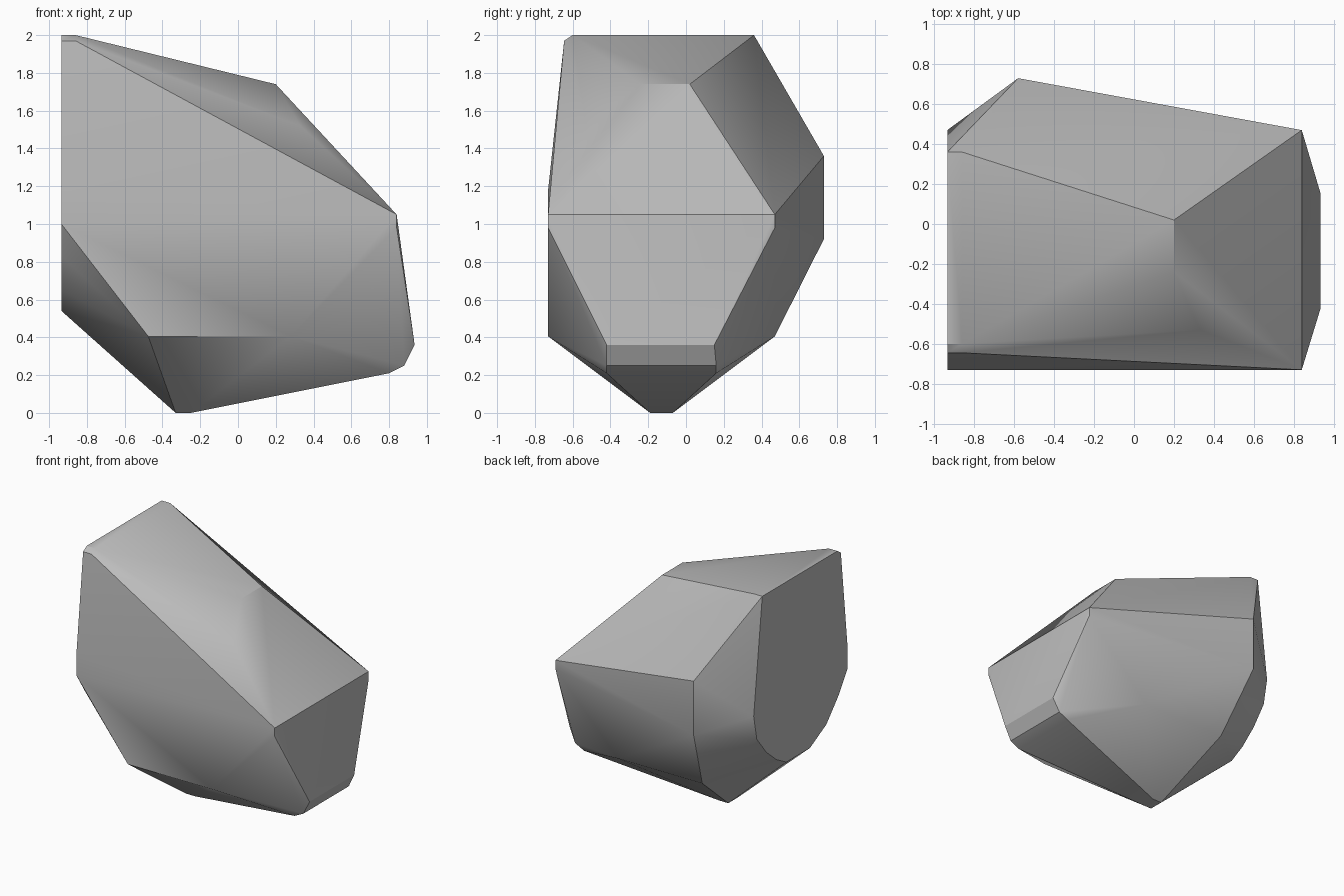
import bpy
import bmesh
import math

# Remove the default cube
default_cube = bpy.data.objects.get("Cube")
if default_cube:
    bpy.data.objects.remove(default_cube, do_unlink=True)


def make_material(name, red, green, blue):
    material = bpy.data.materials.new(name)
    material.use_nodes = True
    colour = (red, green, blue, 1)
    material.diffuse_color = colour
    shader = material.node_tree.nodes["Principled BSDF"]
    shader.inputs["Base Color"].default_value = colour
    shader.inputs["Roughness"].default_value = 0.9
    return material


def corners(xs, ys, zs):
    """Every corner of a box, plate or edge given by its limits."""
    return [(x, y, z) for x in xs for y in ys for z in zs]


def build_hull(name, points, material, crease_degrees):
    """Wrap the points in a convex skin, merge its flat areas, shade it."""
    bm = bmesh.new()
    for point in points:
        bm.verts.new(point)
    hull = bmesh.ops.convex_hull(bm, input=bm.verts[:])
    unused = set(hull["geom_interior"]) | set(hull["geom_unused"])
    loose = [item for item in unused
             if isinstance(item, bmesh.types.BMVert) and not item.link_faces]
    bmesh.ops.delete(bm, geom=loose, context="VERTS")
    bmesh.ops.dissolve_limit(bm, angle_limit=math.radians(1),
                             verts=bm.verts[:], edges=bm.edges[:])
    bmesh.ops.recalc_face_normals(bm, faces=bm.faces[:])
    mesh = bpy.data.meshes.new(name)
    bm.to_mesh(mesh)
    bm.free()
    mesh.materials.append(material)
    rock = bpy.data.objects.new(name, mesh)
    bpy.context.collection.objects.link(rock)
    bpy.ops.object.select_all(action="DESELECT")
    rock.select_set(True)
    bpy.context.view_layer.objects.active = rock
    bpy.ops.object.shade_smooth_by_angle(angle=math.radians(crease_degrees))
    return rock


# Shared planes of the stone
flat_side = -0.935
front = -0.73
back = 0.73
shoulder_back = 0.47

# Top ridge, with a narrow bevel along its front end
top_ridge = corners((flat_side, -0.86), (-0.6, 0.36), (2,))
ridge_bevel = corners((flat_side, -0.86), (-0.645,), (1.97,))

# Knee of the sloping upper side and the shoulder below it
knee = corners((0.2,), (-0.24, 0.02), (1.74,))
knee_chip = [(0.33, -0.53, 1.52)]
shoulder = corners((0.84,), (front, shoulder_back), (0.98, 1.05))

# Rounded lower nose
nose_tip = corners((0.935,), (-0.42, 0.15), (0.36,))
nose_under = corners((0.88,), (-0.42, 0.16), (0.25,))
nose_root = corners((0.8,), (-0.42, 0.16), (0.21,))

# Lower belt, foot and upright back edge
belt = corners((-0.475, 0.28), (front, shoulder_back), (0.405,))
foot = corners((-0.33, -0.25), (-0.19, -0.07), (0,))
back_edge = corners((-0.58,), (back,), (0.92, 1.36))

# Rounded outline of the flat broken side, as depth and height
outline = [(shoulder_back, 1.07), (0.43, 0.87), (0.31, 0.72), (0.18, 0.61),
           (0.05, 0.54), (-0.25, 0.54), (-0.46, 0.65), (-0.62, 0.83),
           (front, 1), (front, 1.18)]
broken_side = [(flat_side, y, z) for y, z in outline]

stone_grey = make_material("stone grey", 0.5, 0.5, 0.5)
all_points = (top_ridge + ridge_bevel + knee + knee_chip + shoulder
              + nose_tip + nose_under + nose_root + belt + foot
              + back_edge + broken_side)
build_hull("rock", all_points, stone_grey, crease_degrees=30)
